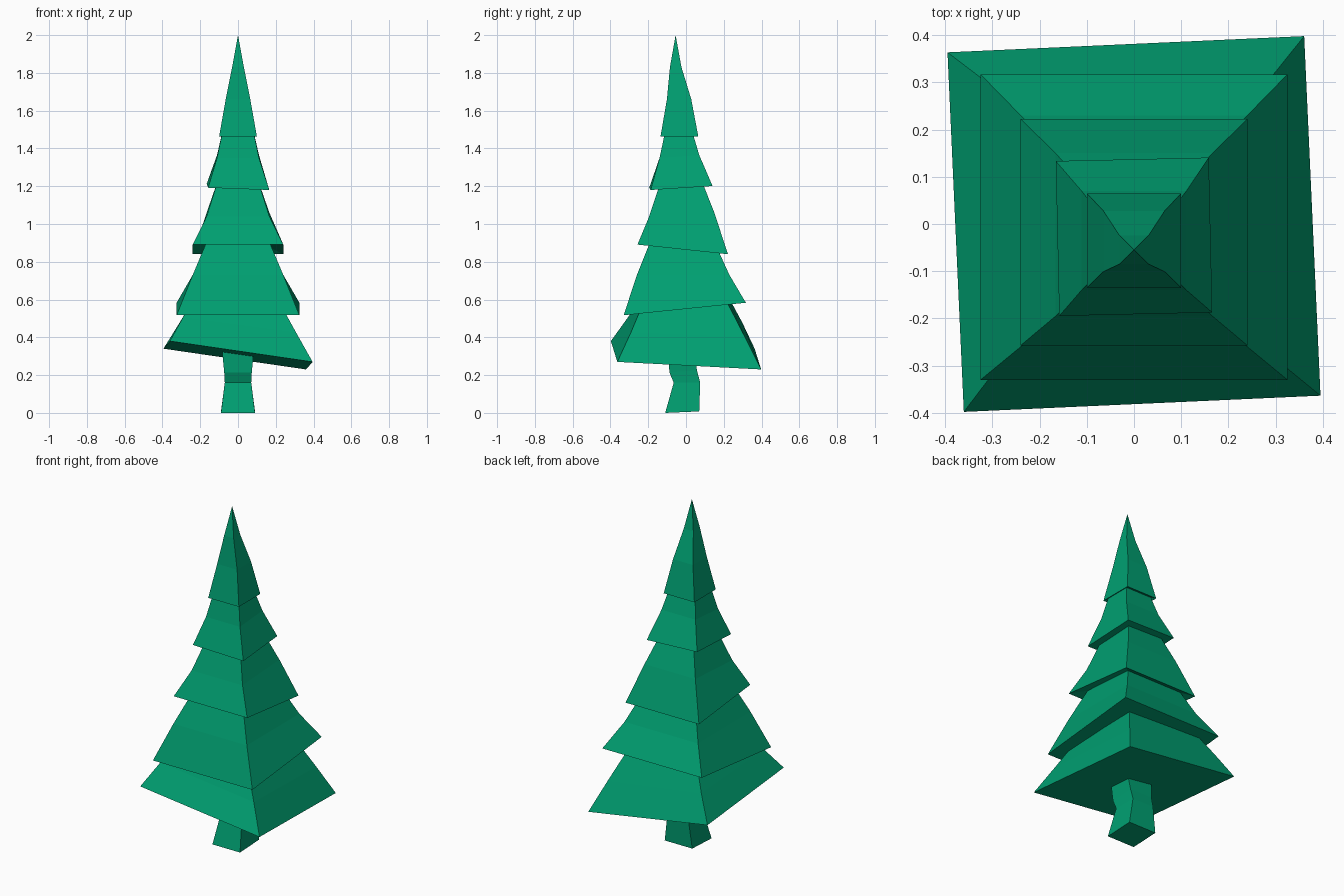
import bpy, bmesh, math

if "Cube" in bpy.data.objects:
    bpy.data.objects.remove(bpy.data.objects["Cube"])

green = bpy.data.materials.new("pine_green")
green.diffuse_color = (0.0, 0.35, 0.165, 1)
green.use_nodes = True
green.node_tree.nodes["Principled BSDF"].inputs["Base Color"].default_value = green.diffuse_color


def ring(bm, hx, yf, yb, zf, zb, tilt=0, rot=0):
    """Four-sided ring: half width, front/back y, front/back z, side tilt, twist."""
    cy = (yf + yb) / 2
    a = math.radians(rot)
    out = []
    for sx, y, z in ((-1, yf, zf), (1, yf, zf), (1, yb, zb), (-1, yb, zb)):
        x, dy = sx * hx, y - cy
        px = x * math.cos(a) - dy * math.sin(a)
        py = cy + x * math.sin(a) + dy * math.cos(a)
        out.append(bm.verts.new((px, py, z + sx * tilt)))
    return out


def stack(name, rings, apex=None):
    bm = bmesh.new()
    loops = [ring(bm, *r) for r in rings]
    bm.faces.new(loops[0][::-1])
    for lo, hi in zip(loops, loops[1:]):
        for i in range(4):
            j = (i + 1) % 4
            bm.faces.new((lo[i], lo[j], hi[j], hi[i]))
    if apex:
        tip = bm.verts.new(apex)
        for i in range(4):
            bm.faces.new((loops[-1][i], loops[-1][(i + 1) % 4], tip))
    else:
        bm.faces.new(loops[-1])
    bmesh.ops.recalc_face_normals(bm, faces=bm.faces)
    me = bpy.data.meshes.new(name)
    bm.to_mesh(me)
    bm.free()
    me.materials.append(green)
    ob = bpy.data.objects.new(name, me)
    bpy.context.collection.objects.link(ob)


# Bent square trunk
stack("trunk", [
    (0.09, -0.11, 0.07, 0.0, 0.008),
    (0.07, -0.065, 0.075, 0.16, 0.16),
    (0.073, -0.088, 0.058, 0.215, 0.225),
    (0.087, -0.095, 0.04, 0.36, 0.36),
])

# Overlapping branch tiers, bottom to top (tiers 3 and 5 have recessed undersides)
stack("branch_tier_1", [
    (0.378, -0.381, 0.381, 0.325, 0.285, -0.055, 2.6),
    (0.30, -0.30, 0.305, 0.465, 0.44, -0.04, 1.5),
    (0.20, -0.21, 0.20, 0.64, 0.64, -0.02),
])
stack("branch_tier_2", [
    (0.325, -0.33, 0.317, 0.517, 0.583),
    (0.24, -0.26, 0.23, 0.73, 0.73),
    (0.147, -0.172, 0.13, 0.95, 0.95),
])
stack("branch_tier_3", [
    (0.17, -0.19, 0.15, 0.905, 0.875),
    (0.24, -0.257, 0.222, 0.891, 0.84),
    (0.166, -0.195, 0.15, 1.04, 1.06),
    (0.10, -0.125, 0.075, 1.25, 1.25),
])
stack("branch_tier_4", [
    (0.162, -0.191, 0.137, 1.186, 1.207, -0.006, 1.3),
    (0.111, -0.14, 0.07, 1.35, 1.365),
    (0.08, -0.108, 0.03, 1.5, 1.5),
])
stack("branch_tier_5", [
    (0.08, -0.11, 0.04, 1.475, 1.475),
    (0.1, -0.135, 0.065, 1.463, 1.463),
    (0.065, -0.101, 0.028, 1.66, 1.66),
    (0.031, -0.085, -0.024, 1.83, 1.83),
], apex=(0, -0.055, 2.0))
